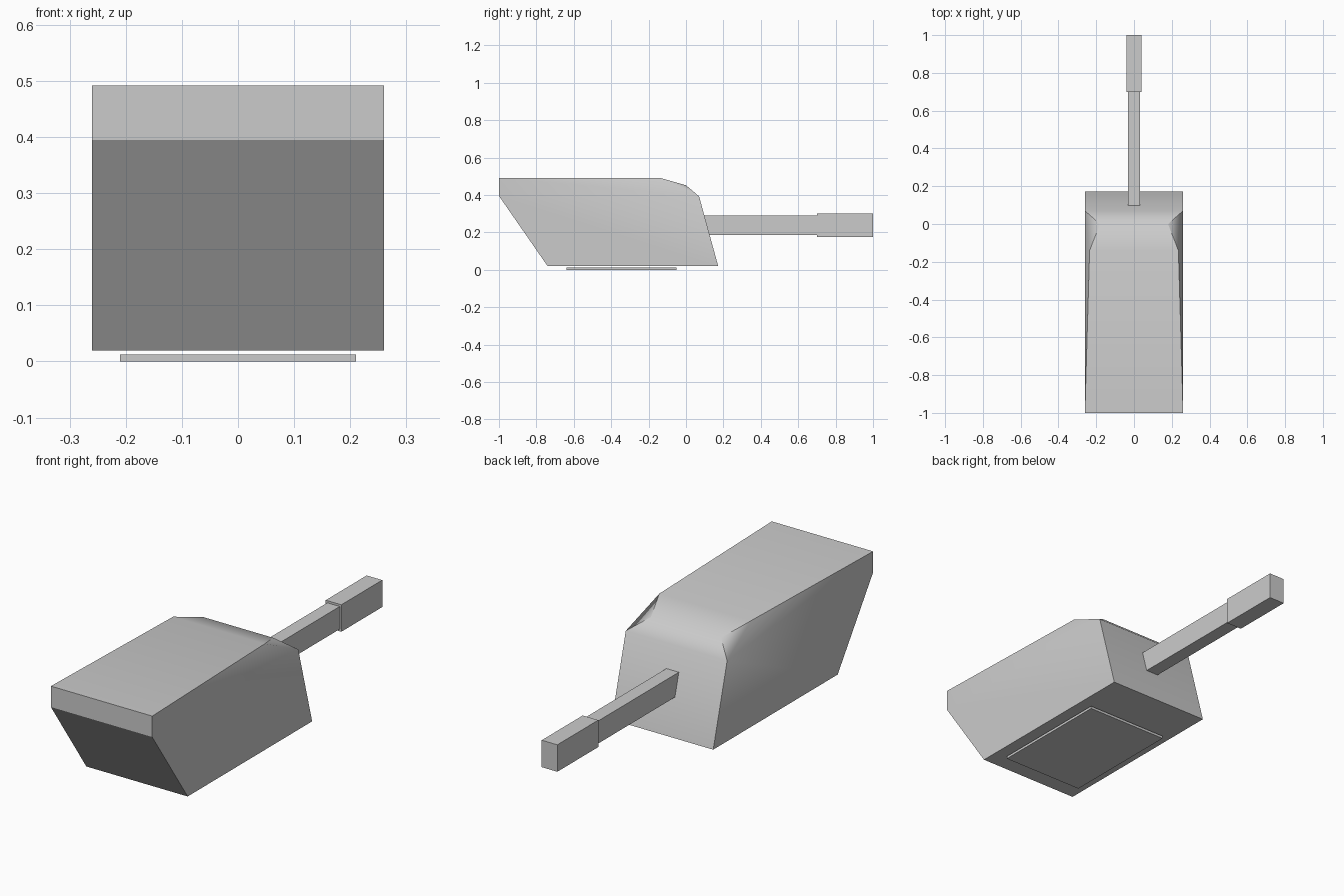
import bpy, bmesh

if "Cube" in bpy.data.objects:
    bpy.data.objects.remove(bpy.data.objects["Cube"])


def make_object(name, bm):
    bmesh.ops.recalc_face_normals(bm, faces=bm.faces)
    mesh = bpy.data.meshes.new(name)
    bm.to_mesh(mesh)
    bm.free()
    obj = bpy.data.objects.new(name, mesh)
    bpy.context.collection.objects.link(obj)
    return obj


def box(name, half_x, y0, y1, z0, z1):
    bm = bmesh.new()
    bmesh.ops.create_cube(bm, size=1)
    for v in bm.verts:
        v.co = (v.co.x * 2 * half_x,
                y0 + (v.co.y + 0.5) * (y1 - y0),
                z0 + (v.co.z + 0.5) * (z1 - z0))
    return make_object(name, bm)


# Hull: side profile as (half width, y, z), mirrored to both sides
profile = [
    (0.26, -1.00, 0.492),   # 0 top front
    (0.26, -1.00, 0.395),   # 1 front lip
    (0.26, -0.74, 0.02),    # 2 bottom front
    (0.26, 0.172, 0.02),    # 3 bottom back
    (0.26, 0.07, 0.393),    # 4 back shoulder
    (0.18, 0.00, 0.452),    # 5 pinched corner
    (0.235, -0.14, 0.492),  # 6 top back
]
bm = bmesh.new()
left, right = [[bm.verts.new((s * x, y, z)) for x, y, z in profile] for s in (-1, 1)]
group = {}

# Strip of faces around the profile; top and back blend into each other
n = len(profile)
for i in range(n):
    j = (i + 1) % n
    f = bm.faces.new((left[i], left[j], right[j], right[i]))
    group[f] = "upper" if i >= 3 else i

# Side panel and the two shoulder facets on each side
for side, verts in (("left", left), ("right", right)):
    for ids in ((0, 1, 2, 3, 4), (0, 4, 6), (6, 4, 5)):
        group[bm.faces.new([verts[k] for k in ids])] = side

# Smooth inside each panel, crisp between panels
for f in bm.faces:
    f.smooth = True
for e in bm.edges:
    a, b = e.link_faces
    e.smooth = group[a] == group[b]
make_object("turret_hull", bm)

# Floating base plate, barrel and muzzle
box("base_plate", 0.21, -0.64, -0.05, 0.0, 0.012)
box("barrel", 0.032, 0.095, 0.70, 0.185, 0.29)
box("muzzle", 0.04, 0.70, 1.0, 0.175, 0.30)
